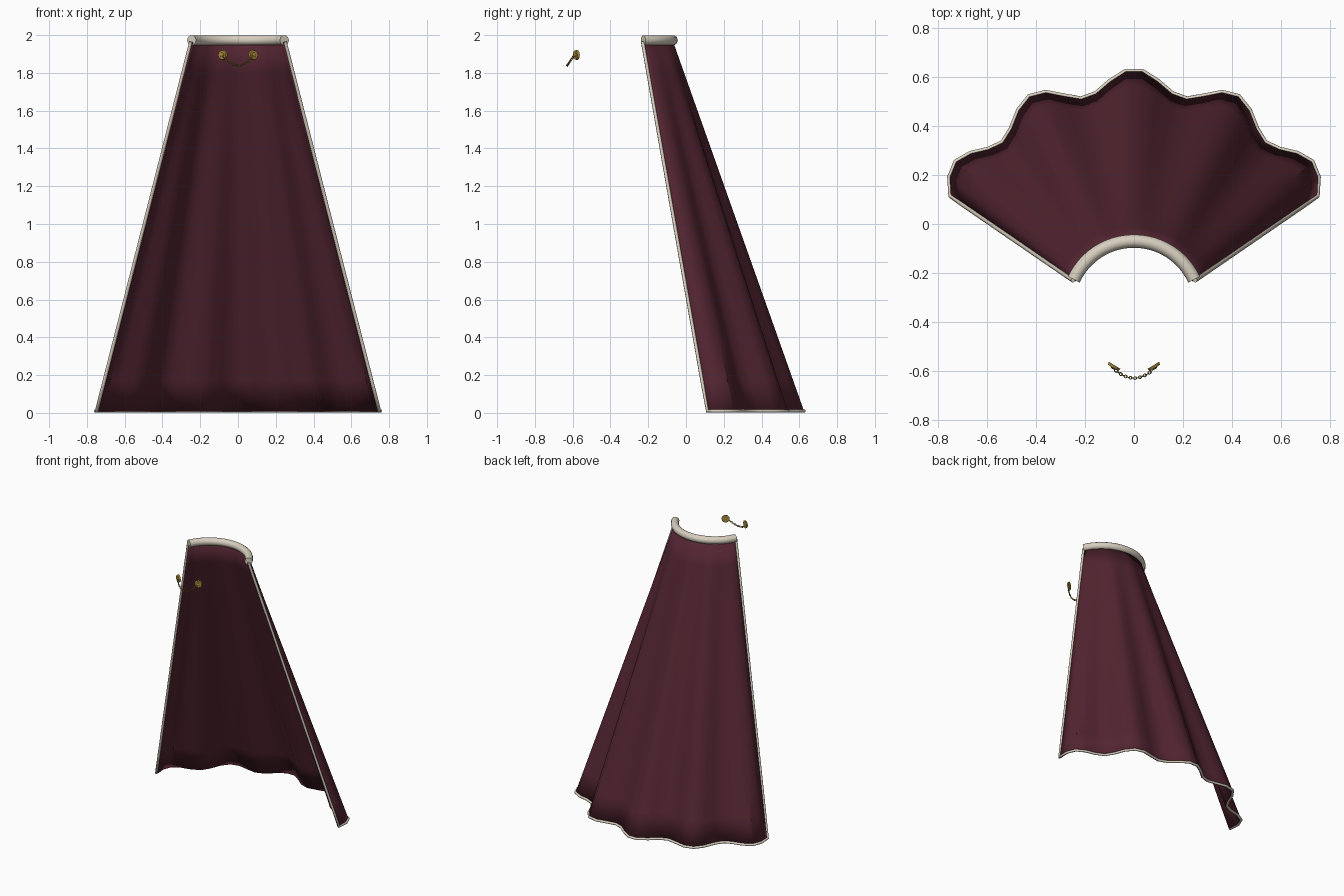
import bpy, bmesh, math
from mathutils import Vector

cube = bpy.data.objects.get("Cube")
if cube:
    bpy.data.objects.remove(cube, do_unlink=True)


def material(name, rgb, metallic=0.0):
    m = bpy.data.materials.new(name)
    m.use_nodes = True
    m.diffuse_color = (*rgb, 1)
    m.node_tree.nodes["Principled BSDF"].inputs["Base Color"].default_value = (*rgb, 1)
    return m


burgundy = material("burgundy cloth", (0.085, 0.018, 0.030))
cream = material("cream trim", (0.68, 0.62, 0.52))
gold = material("aged gold", (0.38, 0.24, 0.045))

COLUMNS, ROWS = 29, 12
COLLAR_Y, COLLAR_R = -0.341, 0.271


def cape_point(u, t):
    """u runs from side to side (-1..1), t from neck to hem (0..1)."""
    a = math.radians(66 * u)
    top = Vector((0.273 * math.sin(a), COLLAR_Y + 0.273 * math.cos(a), 1.965))
    a = math.radians(59.4 * u)
    r = 0.915 - 0.035 * u * u + 0.046 * math.cos(a * 360 / 26)
    hem = Vector((r * math.sin(a), -0.33 + r * math.cos(a), 0.01))
    return top.lerp(hem, t)


def add_mesh(name, bm, mat):
    mesh = bpy.data.meshes.new(name)
    bm.to_mesh(mesh)
    bm.free()
    mesh.materials.append(mat)
    ob = bpy.data.objects.new(name, mesh)
    bpy.context.collection.objects.link(ob)
    return ob


def smooth(ob, degrees=35):
    bpy.ops.object.select_all(action="DESELECT")
    ob.select_set(True)
    bpy.context.view_layer.objects.active = ob
    bpy.ops.object.shade_smooth_by_angle(angle=math.radians(degrees))


def add_tube(name, points, radius, mat, resolution=2):
    curve = bpy.data.curves.new(name, "CURVE")
    curve.dimensions = "3D"
    curve.bevel_depth = radius
    curve.bevel_resolution = resolution
    curve.use_fill_caps = True
    line = curve.splines.new("POLY")
    line.points.add(len(points) - 1)
    for p, co in zip(line.points, points):
        p.co = (*co, 1)
    line.use_smooth = True
    curve.materials.append(mat)
    ob = bpy.data.objects.new(name, curve)
    bpy.context.collection.objects.link(ob)
    return ob


# Pleated cape, thickened toward the inside
us = [2 * i / COLUMNS - 1 for i in range(COLUMNS + 1)]
ts = [j / ROWS for j in range(ROWS + 1)]
bm = bmesh.new()
grid = [[bm.verts.new(cape_point(u, t)) for u in us] for t in ts]
for upper, lower in zip(grid, grid[1:]):
    for i in range(COLUMNS):
        bm.faces.new((upper[i], upper[i + 1], lower[i + 1], lower[i]))
bm.normal_update()
if sum(f.normal.y for f in bm.faces) < 0:
    bmesh.ops.reverse_faces(bm, faces=bm.faces[:])
cape = add_mesh("cape", bm, burgundy)
smooth(cape)
thick = cape.modifiers.new("thickness", "SOLIDIFY")
thick.thickness = 0.012
thick.offset = -1

# Piping down both front edges and around the hem
edge = [cape_point(-1, t) for t in ts]
edge += [cape_point(u, 1) for u in us[1:]]
edge += [cape_point(1, t) for t in reversed(ts[:-1])]
add_tube("edge_trim", edge, 0.009, cream)

# Rolled collar
arc = [math.radians(65 * (i / 12 - 1)) for i in range(25)]
add_tube("collar", [(COLLAR_R * math.sin(a), COLLAR_Y + COLLAR_R * math.cos(a), 1.973)
                    for a in arc], 0.027, cream, 3)

# Round clasps, turned outward on each side
for side, label in ((1, "left"), (-1, "right")):
    normal = Vector((0.52 * side, -0.85, 0)).normalized()
    turn = normal.to_track_quat("Z", "Y").to_matrix().to_4x4()
    bm = bmesh.new()
    bmesh.ops.create_cone(bm, cap_ends=True, segments=12, radius1=0.028,
                          radius2=0.024, depth=0.012)
    boss = bmesh.ops.create_uvsphere(bm, u_segments=10, v_segments=6, radius=0.013)["verts"]
    for v in boss:
        v.co.z = v.co.z * 0.5 + 0.005
    bmesh.ops.transform(bm, matrix=turn, verts=bm.verts[:])
    clasp = add_mesh(label + "_clasp", bm, gold)
    clasp.location = (0.082 * side, -0.582, 1.895)
    smooth(clasp)


# Hanging chain of alternating links
def chain_point(s):
    return Vector((0.078 * s, -0.629 + 0.034 * s * s, 1.839 + 0.05 * s * s))


LINKS = 16
for k in range(LINKS):
    a, b = chain_point(2 * k / LINKS - 1), chain_point(2 * (k + 1) / LINKS - 1)
    bpy.ops.mesh.primitive_torus_add(major_segments=10, minor_segments=5,
                                     major_radius=0.0055, minor_radius=0.002)
    link = bpy.context.object
    link.name = "chain_link"
    link.location = (a + b) / 2
    link.rotation_mode = "QUATERNION"
    roll = Vector((1, 0, 0)).rotation_difference(Vector((1, 0, 0)))
    roll.rotate(Vector((0, 0, 1)).rotation_difference(Vector((0, 1, 0)))
                if k % 2 else roll.copy())
    link.rotation_quaternion = (b - a).to_track_quat("X", "Z") @ roll
    link.scale = ((b - a).length * 0.5 / 0.0055 * 1.25, 1, 1)
    link.data.materials.append(gold)
    smooth(link, 80)
